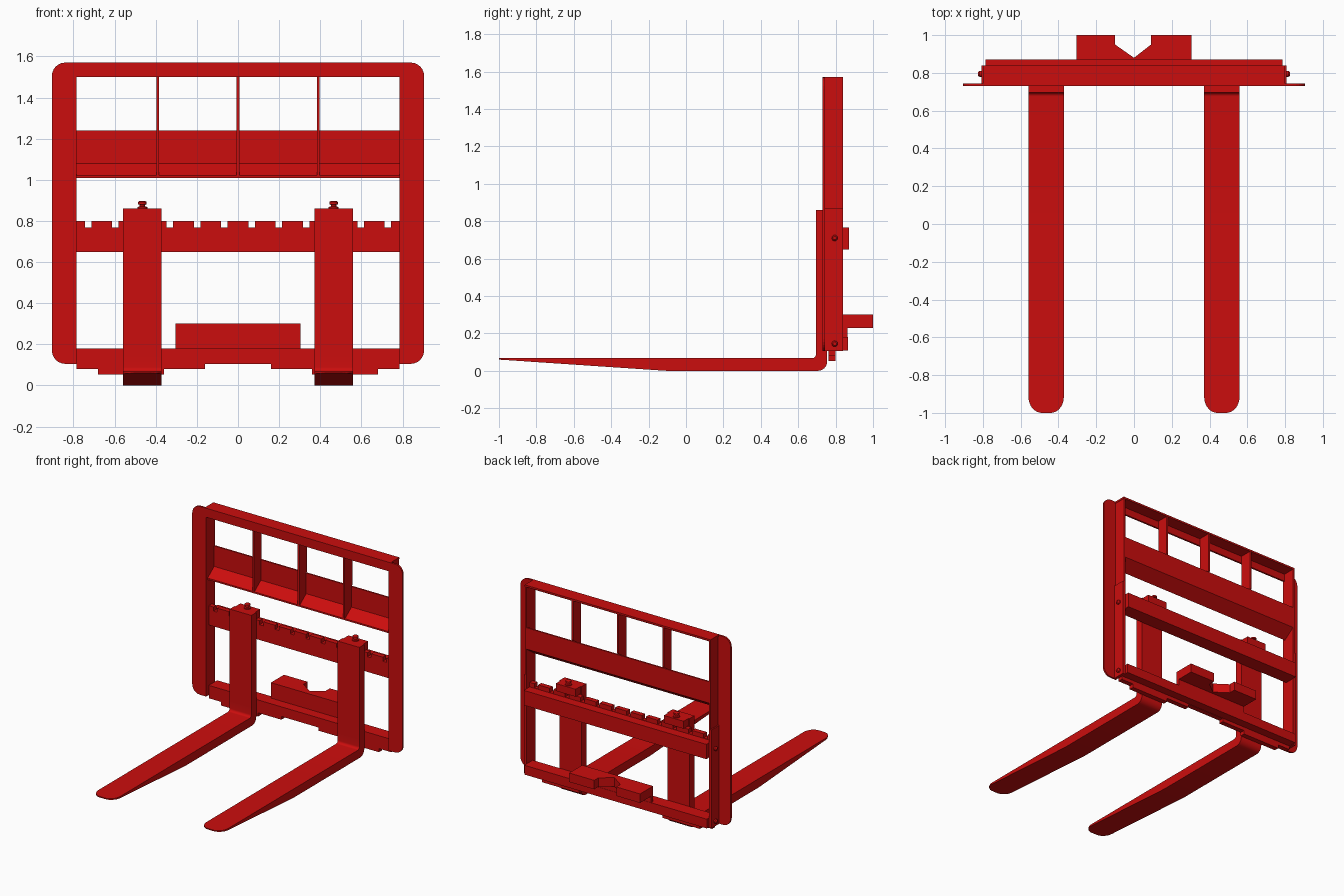
import bpy, bmesh, math

if "Cube" in bpy.data.objects:
    bpy.data.objects.remove(bpy.data.objects["Cube"], do_unlink=True)

red = bpy.data.materials.new("red paint")
red.use_nodes = True
RGBA = (0.6, 0.004, 0.004, 1)
red.diffuse_color = RGBA
red.node_tree.nodes["Principled BSDF"].inputs["Base Color"].default_value = RGBA


def finish(name, bm, smooth=False):
    bmesh.ops.recalc_face_normals(bm, faces=bm.faces[:])
    me = bpy.data.meshes.new(name)
    bm.to_mesh(me)
    bm.free()
    me.materials.append(red)
    ob = bpy.data.objects.new(name, me)
    bpy.context.scene.collection.objects.link(ob)
    if smooth:
        bpy.ops.object.select_all(action='DESELECT')
        ob.select_set(True)
        bpy.context.view_layer.objects.active = ob
        bpy.ops.object.shade_smooth_by_angle(angle=math.radians(35))
    return ob


def prism(name, pts, axis, a, b):
    """Extrude a 2D outline along an axis from a to b."""
    put = {'x': lambda p, t: (t, p[0], p[1]),
           'y': lambda p, t: (p[0], t, p[1]),
           'z': lambda p, t: (p[0], p[1], t)}[axis]
    bm = bmesh.new()
    lo = [bm.verts.new(put(p, a)) for p in pts]
    hi = [bm.verts.new(put(p, b)) for p in pts]
    bm.faces.new(lo)
    bm.faces.new(hi)
    for i in range(len(pts)):
        j = (i + 1) % len(pts)
        bm.faces.new((lo[i], lo[j], hi[j], hi[i]))
    return finish(name, bm)


def box(name, x0, x1, y0, y1, z0, z1):
    return prism(name, [(x0, z0), (x1, z0), (x1, z1), (x0, z1)], 'y', y0, y1)


def turned(name, profile, loc, axis='z', seg=16):
    """Turn (radius, distance) pairs around an axis."""
    bm = bmesh.new()
    rings = []
    for r, d in profile:
        ring = []
        for i in range(seg):
            t = 2 * math.pi * i / seg
            u, v = r * math.cos(t), r * math.sin(t)
            o = (u, v, d) if axis == 'z' else (d, u, v)
            ring.append(bm.verts.new([o[k] + loc[k] for k in range(3)]))
        rings.append(ring)
    for p, q in zip(rings, rings[1:]):
        for i in range(seg):
            j = (i + 1) % seg
            bm.faces.new((p[i], p[j], q[j], q[i]))
    bm.faces.new(rings[0])
    bm.faces.new(rings[-1])
    return finish(name, bm, True)


def arc(cx, cy, r, a0, a1, n=6):
    return [(cx + r * math.cos(math.radians(a0 + (a1 - a0) * i / n)),
             cy + r * math.sin(math.radians(a0 + (a1 - a0) * i / n))) for i in range(n + 1)]


# Front frame plate: an upside-down U with rounded outer corners
OUT, INN, BOT, TOP, R = 0.905, 0.785, 0.105, 1.57, 0.065
half = [(INN, 1.5), (INN, BOT)] + arc(OUT - R, BOT + R, R, -90, 0) + arc(OUT - R, TOP - R, R, 0, 90)
prism("frame_plate", half + [(-x, z) for x, z in reversed(half)], 'y', 0.73, 0.744)
box("top_flange", -0.8, 0.8, 0.744, 0.84, 1.556, 1.57)

# Side posts: web, lower reinforcement and bolts
for s, side in ((1, "left"), (-1, "right")):
    box(side + "_post_web", s * 0.785, s * 0.797, 0.744, 0.84, BOT, 1.556)
    box(side + "_post_reinforcement", s * 0.797, s * 0.807, 0.744, 0.84, BOT, 0.87)
    for z, n in ((0.145, "lower"), (0.71, "upper")):
        turned(f"{side}_{n}_bolt", [(0.016, s * 0.805), (0.016, s * 0.818), (0.009, s * 0.827)],
               (0, 0.795, z), 'x')

# Guard panel with a sloping front lip, and its upright ribs
prism("guard_panel", [(0.84, 1.24), (0.828, 1.24), (0.828, 1.08), (0.748, 1.02),
                      (0.748, 1.008), (0.84, 1.074)], 'x', -0.785, 0.785)
for i, x in enumerate((-0.39, 0, 0.39)):
    prism(f"guard_rib_{i + 1}", [(0.744, 1.556), (0.744, 1.02), (0.75, 1.02), (0.828, 1.08),
                                 (0.828, 1.24), (0.838, 1.25), (0.838, 1.556)],
          'x', x - 0.007, x + 0.007)

# Notched upper fork rail with a backing bar
outline = [(-0.785, 0.65), (0.785, 0.65)]
for k in range(6, -7, -1):
    c = k * 0.1325
    hi, lo = min(c + 0.05, 0.785), max(c - 0.05, -0.785)
    if k < 6:
        outline.append((hi, 0.768))
    outline += [(hi, 0.8), (lo, 0.8)]
    if k > -6:
        outline.append((lo, 0.768))
prism("notched_rail", outline, 'y', 0.762, 0.8)
box("rail_backing", -0.785, 0.785, 0.8, 0.872, 0.65, 0.765)

# Lower fork rail with stepped lower edge
half = [(0.16, 0.105), (0.16, 0.08), (0.36, 0.08), (0.36, 0.052), (0.68, 0.052),
        (0.68, 0.08), (0.785, 0.08), (0.785, 0.18)]
prism("lower_rail", half + [(-x, z) for x, z in reversed(half)], 'y', 0.762, 0.8)
box("lower_rail_backing", -0.785, 0.785, 0.8, 0.865, 0.108, 0.18)

# Rear hitch shelf with a V notch
box("hitch_upright", -0.305, 0.305, 0.84, 0.863, 0.18, 0.3)
prism("hitch_shelf", [(-0.305, 0.85), (0.305, 0.85), (0.305, 1), (0.09, 1), (0.09, 0.95),
                      (0, 0.88), (-0.1, 0.95), (-0.1, 1), (-0.305, 1)], 'z', 0.23, 0.3)

# Forks: four-sided sections swept from the rounded tip round the heel to the top
W = 0.0935
sections = []
for i in range(9):
    a = math.pi / 2 * i / 8
    y = -1 + 0.085 * (1 - math.cos(a))
    sections.append(((y, 0.068), (y, 0.06 - (y + 1) * 0.066), W - 0.07 * (1 - math.sin(a))))
sections.append(((-0.18, 0.068), (-0.18, 0.005), W))
sections.append(((-0.1, 0.068), (-0.1, 0), W))
inner = arc(0.675, 0.088, 0.02, -90, 0)
outer = arc(0.705, 0.05, 0.05, -90, 0)
sections += [(p, q, W) for p, q in zip(inner, outer)]
sections += [((0.695, 0.14), (0.755, 0.09), W), ((0.695, 0.2), (0.755, 0.2), W),
             ((0.695, 0.86), (0.755, 0.86), W)]

for s, side in ((1, "left"), (-1, "right")):
    cx = s * 0.465
    bm = bmesh.new()
    rings = [[bm.verts.new((cx - w, *p)), bm.verts.new((cx + w, *p)),
              bm.verts.new((cx + w, *q)), bm.verts.new((cx - w, *q))] for p, q, w in sections]
    for a, b in zip(rings, rings[1:]):
        for i in range(4):
            j = (i + 1) % 4
            bm.faces.new((a[i], a[j], b[j], b[i]))
    bm.faces.new(rings[0])
    bm.faces.new(rings[-1])
    finish(side + "_fork", bm, True)
    # Hook over the rail and locking pin
    box(side + "_fork_hook", cx - 0.085, cx + 0.085, 0.75, 0.815, 0.802, 0.86)
    turned(side + "_fork_pin", [(0.024, 0.855), (0.024, 0.868), (0.013, 0.87), (0.013, 0.878),
                                (0.021, 0.881), (0.021, 0.892), (0.015, 0.896)], (cx, 0.78, 0))
